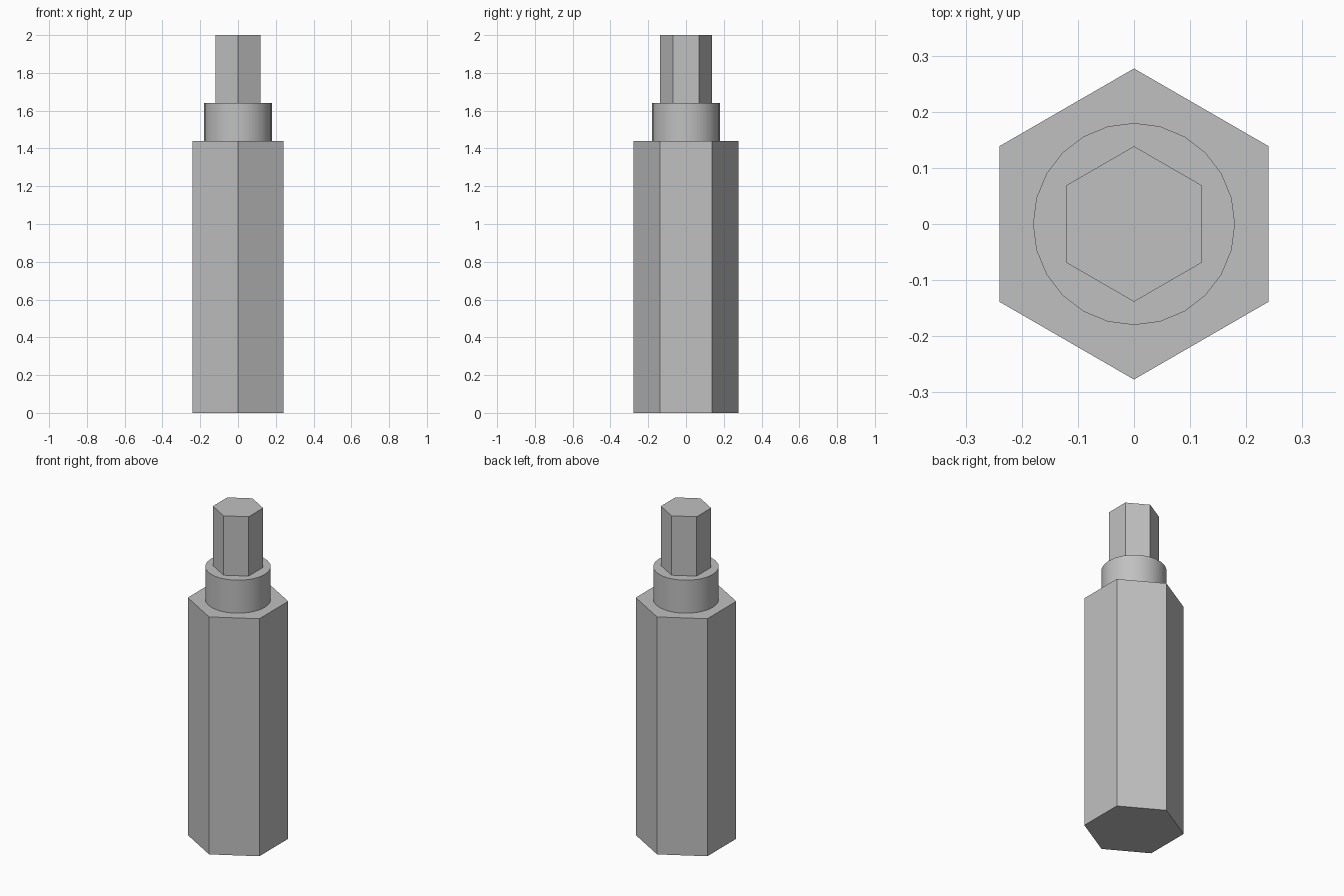
import bpy
import math

cube = bpy.data.objects.get("Cube")
if cube:
    bpy.data.objects.remove(cube, do_unlink=True)

steel = bpy.data.materials.new("grey_steel")
steel.use_nodes = True
grey = (0.53, 0.53, 0.53, 1)
steel.diffuse_color = grey
steel.node_tree.nodes["Principled BSDF"].inputs["Base Color"].default_value = grey


def prism(name, sides, radius, bottom, top):
    """Upright prism with a corner on the y axis."""
    bpy.ops.mesh.primitive_cylinder_add(
        vertices=sides, radius=radius, depth=top - bottom,
        location=(0, 0, (bottom + top) / 2))
    part = bpy.context.object
    part.name = name
    part.data.materials.append(steel)
    return part


def hex_radius(across_flats):
    return across_flats / math.sqrt(3)


# Hexagonal body, round collar, hexagonal drive tip
prism("hex_body", 6, hex_radius(0.48), 0, 1.44)
collar = prism("round_collar", 24, 0.18, 1.44, 1.64)
bpy.ops.object.shade_smooth_by_angle(angle=math.radians(30))
prism("hex_tip", 6, hex_radius(0.24), 1.64, 2)
